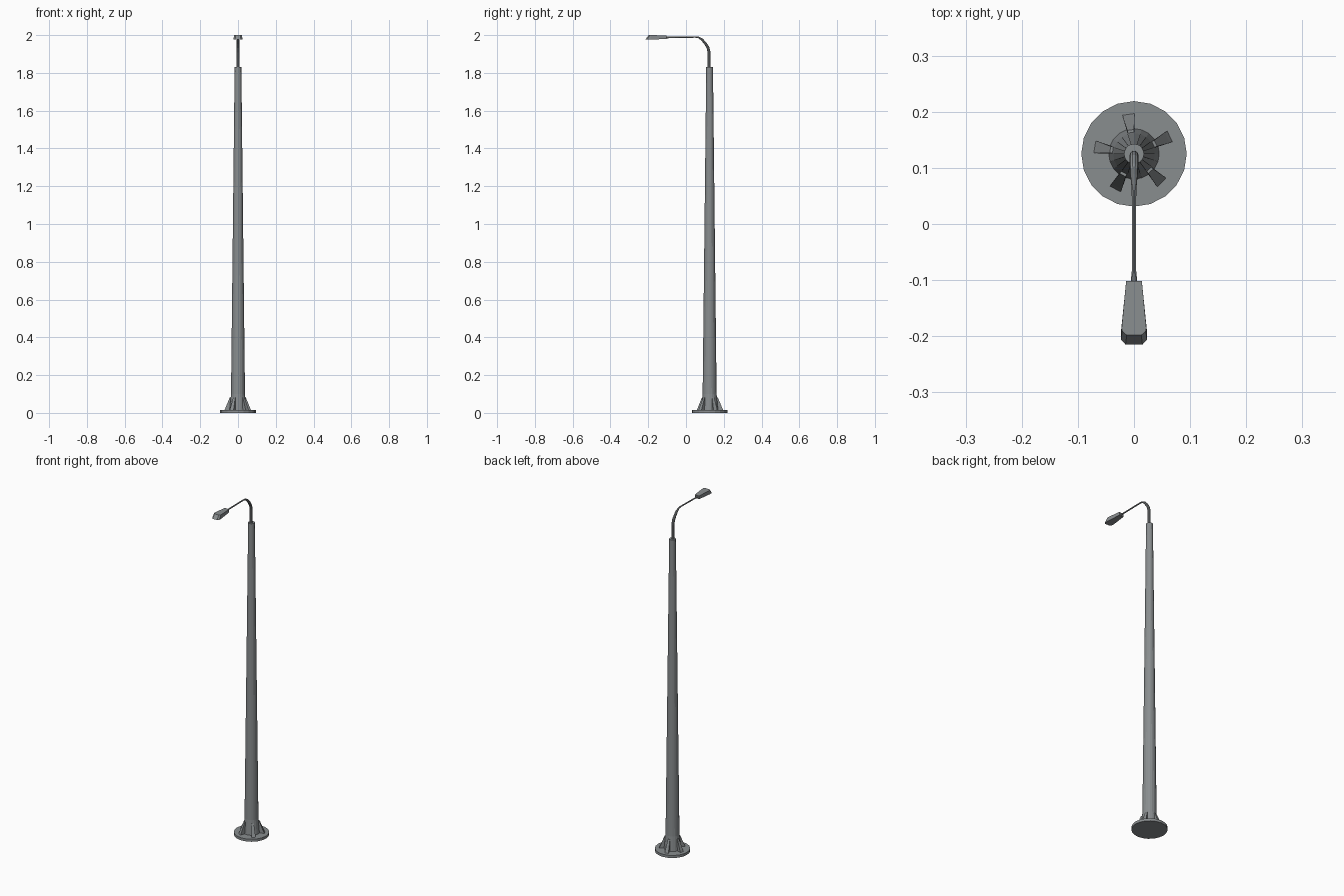
import bpy, bmesh, math
from mathutils import Vector, Matrix

if "Cube" in bpy.data.objects:
    bpy.data.objects.remove(bpy.data.objects["Cube"])

CY = 0.125  # pole axis position in y

grey = bpy.data.materials.new("steel_grey")
grey.diffuse_color = (0.25, 0.267, 0.275, 1)
grey.use_nodes = True
grey.node_tree.nodes["Principled BSDF"].inputs["Base Color"].default_value = grey.diffuse_color


def finish(name, bm):
    bmesh.ops.recalc_face_normals(bm, faces=bm.faces)
    me = bpy.data.meshes.new(name)
    bm.to_mesh(me)
    bm.free()
    me.materials.append(grey)
    ob = bpy.data.objects.new(name, me)
    bpy.context.collection.objects.link(ob)
    return ob


def loft(name, rings):
    """Skin a list of equal-length point rings and cap both ends."""
    bm = bmesh.new()
    vs = [[bm.verts.new(p) for p in r] for r in rings]
    n = len(vs[0])
    for a, b in zip(vs, vs[1:]):
        for i in range(n):
            j = (i + 1) % n
            bm.faces.new((a[i], a[j], b[j], b[i]))
    bm.faces.new(vs[0])
    bm.faces.new(vs[-1])
    return finish(name, bm)


def circle(r, z, n=20):
    return [(r * math.sin(2 * math.pi * i / n), CY + r * math.cos(2 * math.pi * i / n), z)
            for i in range(n)]


# round foot plate
loft("base_plate", [circle(0.094, 0), circle(0.094, 0.015)])

# tapered pole with a slight flare at the foot
loft("pole", [circle(0.045, 0.015), circle(0.037, 0.1), circle(0.0275, 0.95),
              circle(0.0178, 1.83)])

# five wedge-shaped gussets around the foot
for k in range(5):
    rot = Matrix.Translation((0, CY, 0)) @ Matrix.Rotation(math.radians(98 + 72 * k), 4, 'Z')
    prof = [(0.03, 0.015, 0.0055), (0.071, 0.015, 0.0105),
            (0.066, 0.026, 0.0105), (0.043, 0.082, 0.006), (0.03, 0.082, 0.005)]
    loft(f"gusset_{k + 1}", [[rot @ Vector((r, s * w, z)) for r, z, w in prof] for s in (-1, 1)])

# bent arm: (y, z, radius, tilt of the section in degrees)
path = [(0.122, 1.82, 0.0085, 0), (0.122, 1.91, 0.008, 8), (0.116, 1.935, 0.008, 22),
        (0.102, 1.957, 0.0075, 38), (0.085, 1.976, 0.0065, 52), (0.066, 1.988, 0.0045, 78),
        (0.05, 1.99, 0.004, 90), (-0.085, 1.988, 0.004, 90), (-0.105, 1.988, 0.006, 90)]
rings = []
for y, z, r, t in path:
    t = math.radians(t)
    side = Vector((0, math.cos(t), math.sin(t)))
    rings.append([Vector((0, y, z)) + r * (math.cos(a) * Vector((1, 0, 0)) + math.sin(a) * side)
                  for a in (2 * math.pi * i / 10 for i in range(10))])
loft("arm", rings)

# lamp head: flat tapered box with a chamfered, sloping nose
bottom = [(0.014, -0.102, 1.979), (0.023, -0.19, 1.977), (0.023, -0.206, 1.977), (0.015, -0.215, 1.977)]
top = [(0.014, -0.102, 1.998), (0.022, -0.185, 2.0), (0.021, -0.191, 2.0), (0.013, -0.198, 2.0)]


def mirror(half):
    return half + [(-x, y, z) for x, y, z in reversed(half)]


loft("lamp_head", [mirror(bottom), mirror(top)])
